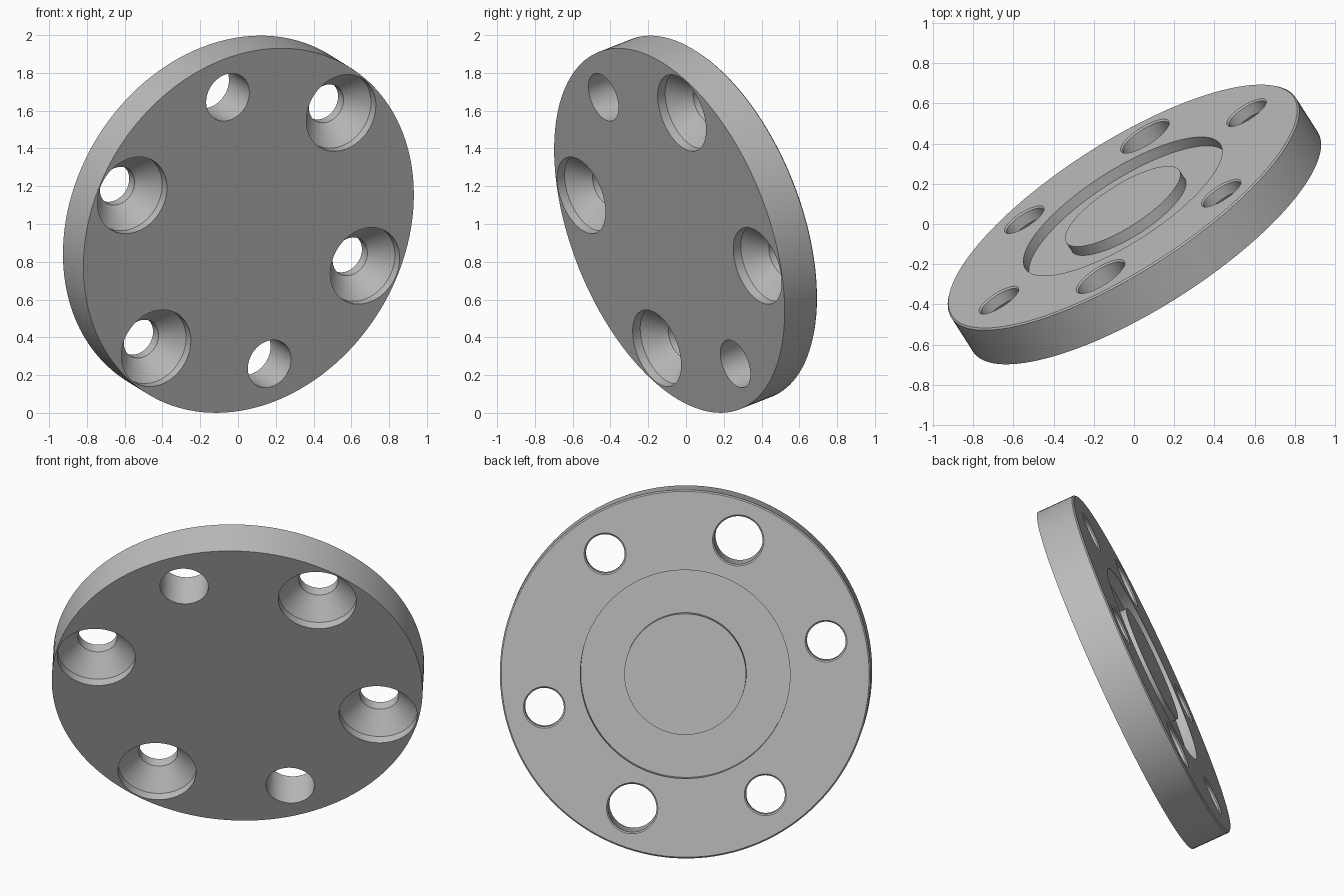
import bpy, bmesh
from math import radians, cos, sin, tau
from mathutils import Matrix, Vector

cube = bpy.data.objects.get("Cube")
if cube:
    bpy.data.objects.remove(cube, do_unlink=True)

RADIUS, HALF, CHAMFER = 1.017, 0.11, 0.008
BOLT_CIRCLE = 0.795

metal = bpy.data.materials.new("plain grey metal")
metal.use_nodes = True
grey = (0.5, 0.5, 0.5, 1)
metal.diffuse_color = grey
metal.node_tree.nodes["Principled BSDF"].inputs["Base Color"].default_value = grey


def lathe(bm, profile, steps, centre=(0, 0)):
    """Closed solid turned about local z; profile is (radius, height) upwards."""
    rings = []
    for r, z in profile:
        rings.append([bm.verts.new((centre[0] + r * cos(tau * i / steps),
                                    centre[1] + r * sin(tau * i / steps), z))
                      for i in range(steps)])
    for low, high in zip(rings, rings[1:]):
        for i in range(steps):
            j = (i + 1) % steps
            bm.faces.new((low[i], low[j], high[j], high[i]))
    bm.faces.new(rings[0][::-1])
    bm.faces.new(rings[-1])


def make_object(name, bm):
    mesh = bpy.data.meshes.new(name)
    bm.to_mesh(mesh)
    bm.free()
    mesh.materials.append(metal)
    obj = bpy.data.objects.new(name, mesh)
    bpy.context.collection.objects.link(obj)
    return obj


# Disc with ring groove and flush centre boss on the back face
bm = bmesh.new()
lathe(bm, [(RADIUS, -HALF), (RADIUS, HALF - CHAMFER), (RADIUS - CHAMFER, HALF),
           (0.575, HALF), (0.575, HALF - 0.055), (0.334, HALF - 0.055),
           (0.334, HALF)], 128)
flange = make_object("flange_disc", bm)

# Hole cutters: straight holes and countersunk holes, chamfered at the back
def back_end(r):
    return [(r, HALF - CHAMFER), (r + CHAMFER, HALF), (r + CHAMFER, HALF + 0.05)]


straight = [(0.133, -HALF - 0.05)] + back_end(0.133)
countersunk = [(0.214, -HALF - 0.05), (0.214, -HALF + 0.05),
               (0.107, -HALF + 0.155)] + back_end(0.107)
bm = bmesh.new()
for half_turn in (0, 180):
    for offset, profile in ((0, straight), (55, countersunk), (-55, countersunk)):
        a = radians(half_turn + offset)
        lathe(bm, profile, 64, (BOLT_CIRCLE * cos(a), BOLT_CIRCLE * sin(a)))
cutter = make_object("hole_cutter", bm)
cutter.hide_render = True

cut = flange.modifiers.new("holes", "BOOLEAN")
cut.operation = "DIFFERENCE"
cut.solver = "EXACT"
cut.object = cutter
bpy.ops.object.select_all(action="DESELECT")
bpy.context.view_layer.objects.active = flange
flange.select_set(True)
bpy.ops.object.modifier_apply(modifier=cut.name)
bpy.data.objects.remove(cutter, do_unlink=True)
bpy.ops.object.shade_smooth_by_angle(angle=radians(25))

# Tilt so that local z is the back normal and local x meets a straight hole
normal = Vector((-0.51, 0.8, 0.316)).normalized()
along = Vector((-0.11, -0.349, 0.705))
along = (along - normal * along.dot(normal)).normalized()
tilt = Matrix((along, normal.cross(along), normal)).transposed().to_4x4()
flange.matrix_world = Matrix.Translation((0, 0, 1)) @ tilt
